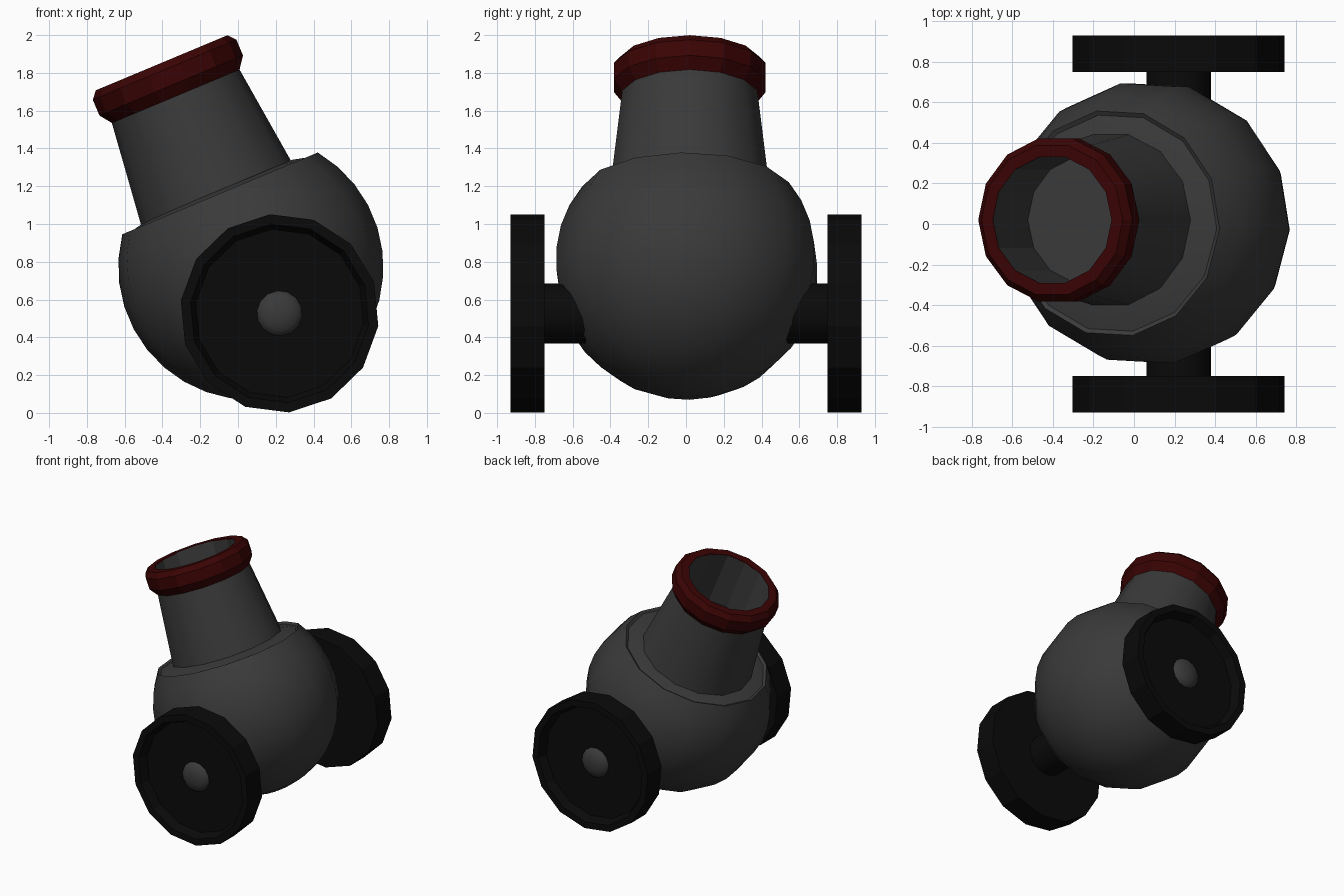
import bpy, bmesh
from math import radians, cos, sin, pi
from mathutils import Matrix

if "Cube" in bpy.data.objects:
    bpy.data.objects.remove(bpy.data.objects["Cube"])

SIDES = 14


def material(name, rgb):
    m = bpy.data.materials.new(name)
    m.diffuse_color = (*rgb, 1)
    m.use_nodes = True
    m.node_tree.nodes["Principled BSDF"].inputs["Base Color"].default_value = m.diffuse_color
    return m


iron = material("iron", (0.042, 0.042, 0.042))
black = material("black_wood", (0.003, 0.003, 0.003))
red = material("dark_red", (0.042, 0.001, 0.001))


def lathe(name, profile, matrix, mat, phase=0.0, smooth=True, mirror=False):
    """Revolve (radius, height) points about local z; radius 0 makes a pole."""
    bm = bmesh.new()
    rings = []
    for r, h in profile:
        n = 1 if r == 0 else SIDES
        rings.append([bm.verts.new((r * cos(phase + 2 * pi * i / SIDES),
                                    r * sin(phase + 2 * pi * i / SIDES), h))
                      for i in range(n)])
    for a, b in zip(rings, rings[1:]):
        for i in range(SIDES):
            j = (i + 1) % SIDES
            quad = [a[i % len(a)], a[j % len(a)], b[j % len(b)], b[i % len(b)]]
            bm.faces.new(list(dict.fromkeys(quad)))
    bm.transform(matrix)
    bmesh.ops.recalc_face_normals(bm, faces=bm.faces)
    me = bpy.data.meshes.new(name)
    bm.to_mesh(me)
    bm.free()
    me.materials.append(mat)
    ob = bpy.data.objects.new(name, me)
    bpy.context.collection.objects.link(ob)
    if smooth:
        bpy.ops.object.select_all(action='DESELECT')
        ob.select_set(True)
        bpy.context.view_layer.objects.active = ob
        bpy.ops.object.shade_smooth_by_angle(angle=radians(30))
    if mirror:
        ob.modifiers.new("other_side", 'MIRROR').use_axis = (False, True, False)
    return ob


# Tilted frame of the barrel: local z runs along the bore
tilt = Matrix.Translation((0.068, 0.004, 0.772)) @ Matrix.Rotation(radians(-22.7), 4, 'Y')
offset = tilt @ Matrix.Translation((-0.018, 0.016, 0))

# Round body: spherical arc from the pole up to a flat shoulder
arc = [radians(180 - 10.58 * i) for i in range(1, 13)]
lathe("body", [(0, -0.703)] + [(0.703 * sin(a), 0.703 * cos(a)) for a in arc]
      + [(0.541, 0.41), (0.42, 0.44), (0, 0.44)],
      tilt, iron, phase=radians(-3))

# Tapered neck, bore and red muzzle ring
lathe("neck", [(0.432, 0.43), (0.365, 1.0)], offset, iron)
bore = lathe("bore", [(0.318, 1.177), (0.318, 0.73), (0, 0.73)], offset, iron, smooth=False)
if bore.data.polygons[-1].normal.z < 0:
    bore.data.flip_normals()
lathe("muzzle_ring", [(0.318, 1.17), (0.318, 1.18), (0.378, 1.18), (0.412, 1.14),
                      (0.412, 1.05), (0.363, 0.983), (0.318, 0.983)],
      offset, red, smooth=False)

# Wheels: local z points outward (-y), mirrored to the back
side = Matrix.Translation((0.22, 0, 0.527)) @ Matrix.Rotation(radians(90), 4, 'X')
turn = radians(-7.3)
lathe("wheel", [(0, 0.75), (0.527, 0.75), (0.527, 0.93), (0.475, 0.93),
                (0.447, 0.86), (0, 0.86)],
      side, black, turn, smooth=False, mirror=True)
lathe("axle", [(0, 0.3), (0.16, 0.3), (0.16, 0.76), (0, 0.76)],
      side, black, turn, mirror=True)
lathe("hub_cap", [(0.124, 0.85), (0.115, 0.872), (0.09, 0.892), (0.05, 0.905), (0, 0.91)],
      side, iron, turn, mirror=True)
